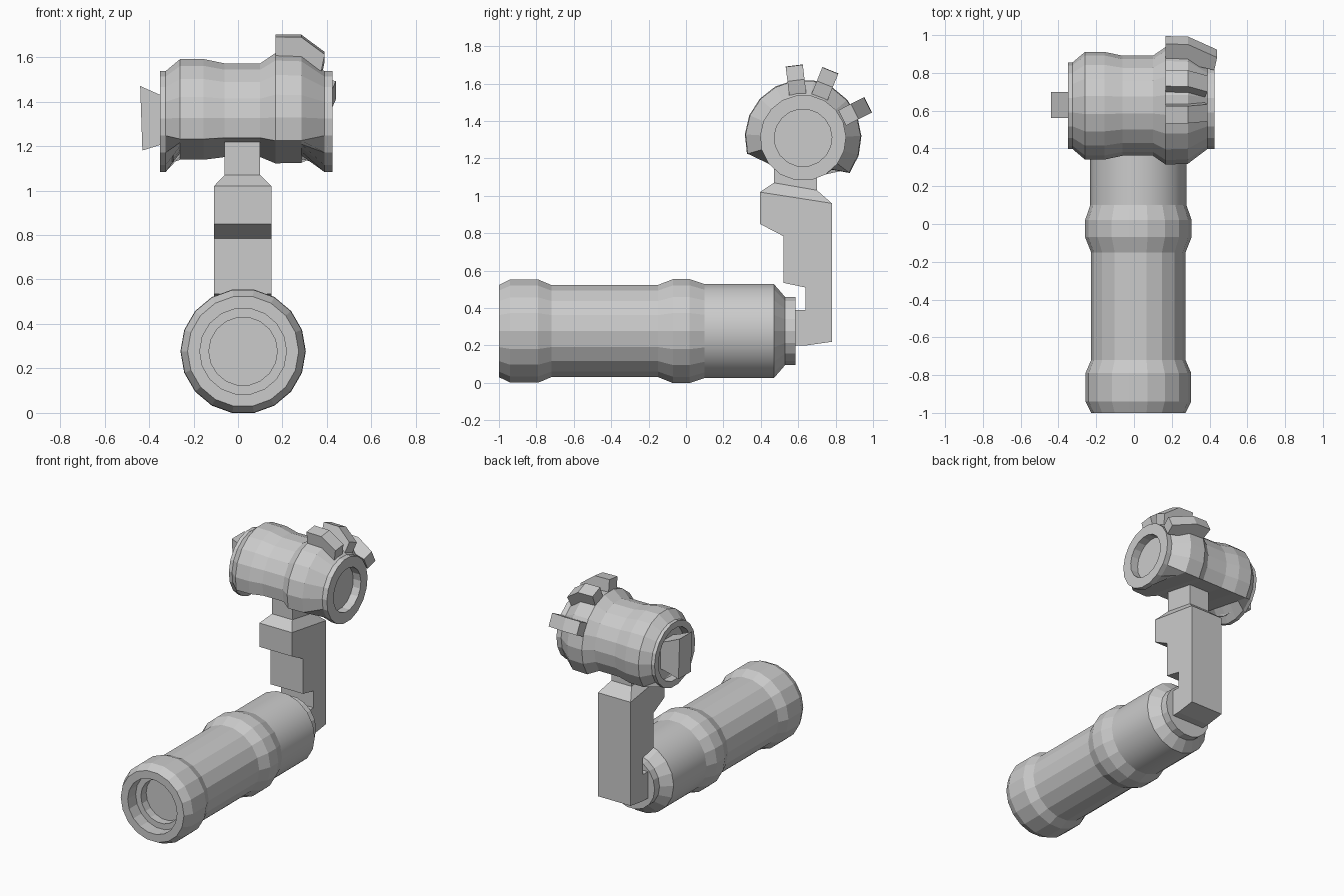
import bpy, bmesh
from math import sin, cos, radians, pi

if "Cube" in bpy.data.objects:
    bpy.data.objects.remove(bpy.data.objects["Cube"])

N = 18  # sides of every round part


def loft(name, rings):
    """Skin a list of equal-length point rings and cap both ends."""
    bm = bmesh.new()
    loops = [[bm.verts.new(p) for p in ring] for ring in rings]
    for a, b in zip(loops, loops[1:]):
        for i in range(len(a)):
            j = (i + 1) % len(a)
            bm.faces.new((a[i], a[j], b[j], b[i]))
    bm.faces.new(loops[0])
    bm.faces.new(loops[-1])
    bmesh.ops.recalc_face_normals(bm, faces=bm.faces)
    mesh = bpy.data.meshes.new(name)
    bm.to_mesh(mesh)
    bm.free()
    obj = bpy.data.objects.new(name, mesh)
    bpy.context.collection.objects.link(obj)
    return obj


# Lower barrel: lathe along y, starting inside the stepped front bore
BX, BZ = 0.023, 0.277
barrel = [(-0.85, .154), (-0.91, .154), (-0.91, .195), (-1.0, .195),
          (-1.0, .25), (-0.94, .28), (-0.79, .28), (-0.72, .25),
          (-0.15, .25), (-0.07, .282), (0.02, .282), (0.10, .255),
          (0.47, .255), (0.53, .185), (0.585, .185)]
low = loft("lower_barrel", [[(BX + r * cos(2 * pi * i / N), y, BZ + r * sin(2 * pi * i / N))
                             for i in range(N)] for y, r in barrel])
for p in low.data.polygons:  # the rear sleeve is smooth
    if 0.2 < p.center.y < 0.4:
        p.use_smooth = True

# Arm: stepped side profile extruded across x
side = [(.56, .20), (.64, .20), (.78, .22), (.78, .96), (.395, 1.02), (.395, .85),
        (.52, .785), (.52, .535), (.64, .51), (.64, .39), (.56, .39)]
loft("arm", [[(x, y, z) for y, z in side] for x in (-.108, .15)])


def quad(x0, x1, y0, z0, y1, z1):
    return [(x0, y0, z0), (x1, y0, z0), (x1, y1, z1), (x0, y1, z1)]


# Neck: tapers from the arm's top into the head
loft("neck", [quad(-.108, .15, .395, 1.02, .78, .96),
              quad(-.06, .10, .47, 1.07, .70, 1.03),
              quad(-.06, .10, .47, 1.22, .70, 1.19)])

# Head: lathe along x whose middle rings are flattened underneath
HY, HZ = 0.626, 1.31
A0, A1, ARC = radians(-37), radians(196), 12


def head_ring(x, r, flat):
    pts = [(r * cos(a), r * sin(a)) for a in
           (A0 + (A1 - A0) * i / ARC for i in range(ARC + 1))]
    (ay, az), (by, bz) = pts[-1], pts[0]
    k = N - ARC
    for i in range(1, k):
        t = i / k
        a = A1 + (A0 + 2 * pi - A1) * t
        pts.append((ay + (by - ay) * t, az + (bz - az) * t) if flat
                   else (r * cos(a), r * sin(a)))
    return [(x, HY + y, HZ + z) for y, z in pts]


head = [(-.29, .185, 0), (-.35, .185, 0), (-.35, .23, 0), (-.325, .23, 0),
        (-.26, .285, 1), (-.155, .285, 1), (-.06, .265, 1), (.10, .265, 1),
        (.168, .312, 1), (.285, .308, 1), (.388, .23, 0), (.425, .23, 0),
        (.425, .154, 0), (.365, .154, 0)]
loft("head", [head_ring(*h) for h in head])

# Flared block in the head's left end
block = [(-.27, 1.22), (-.35, 1.205), (-.43, 1.18), (-.44, 1.47), (-.35, 1.43), (-.27, 1.40)]
loft("end_block", [[(x, y, z) for x, z in block] for y in (.56, .70)])

# Crown fins: one profile repeated around the right collar
for k, (deg, tip) in enumerate([(97, .39), (68, .39), (27, .44)]):
    a = radians(deg)
    fin = [(.168, .27), (.168, .39), (.285, .388), (tip, .31), (tip - .015, .235), (.285, .27)]
    loft(f"crown_fin_{k + 1}",
         [[(x, HY + r * cos(a) - w * sin(a), HZ + r * sin(a) + w * cos(a)) for x, r in fin]
          for w in (-.046, .046)])
